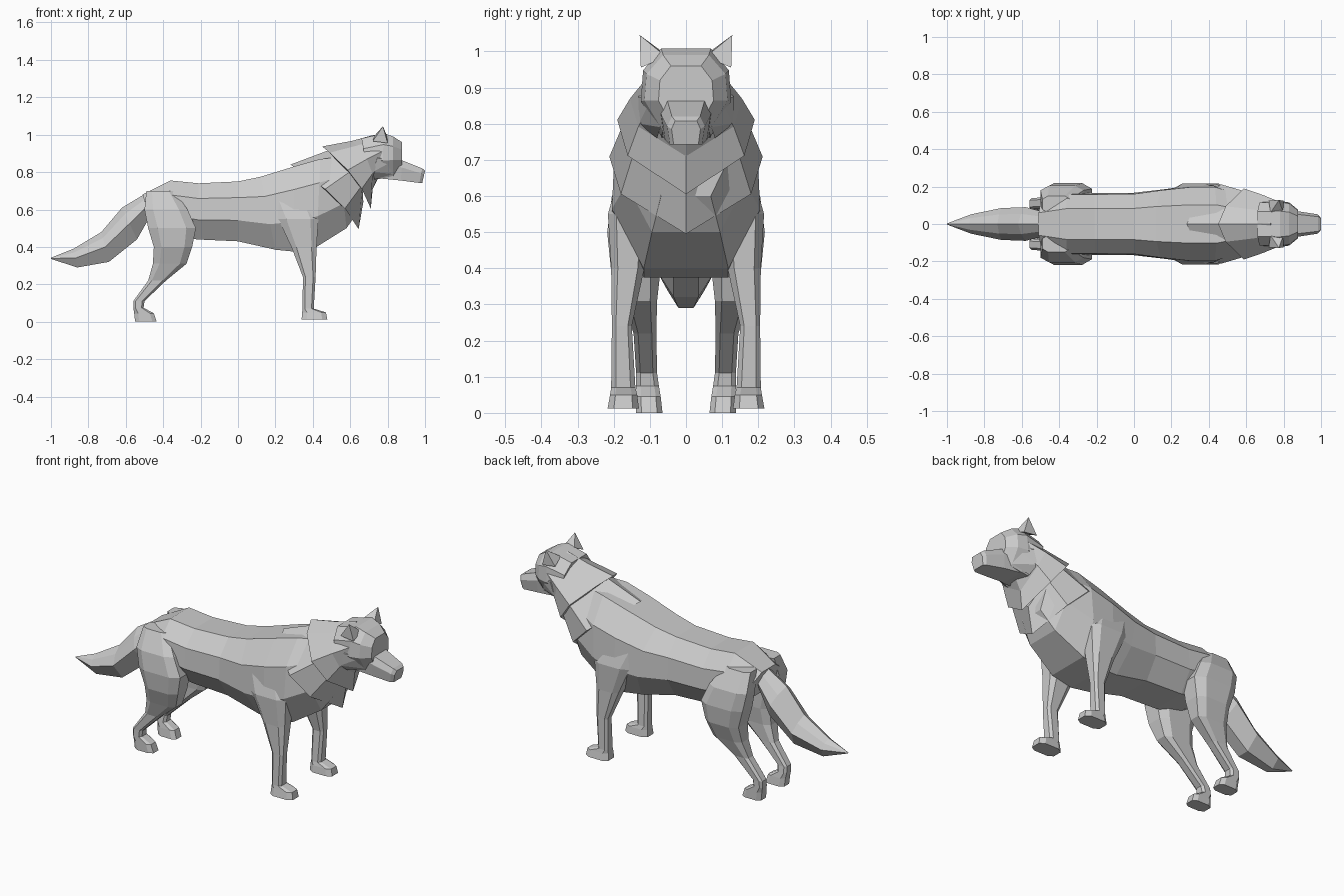
import bpy, bmesh


def finish(name, bm, mirror=False):
    if not mirror:
        bmesh.ops.remove_doubles(bm, verts=bm.verts, dist=0.0005)
    bmesh.ops.recalc_face_normals(bm, faces=bm.faces)
    me = bpy.data.meshes.new(name)
    bm.to_mesh(me)
    bm.free()
    ob = bpy.data.objects.new(name, me)
    bpy.context.collection.objects.link(ob)
    if mirror:
        m = ob.modifiers.new("Mirror", 'MIRROR')
        m.use_axis = (False, True, False)
        m.use_mirror_merge = False
    return ob


def skin(name, rings, mirror=False):
    """Bridge equal-length rings of points and cap both ends."""
    bm = bmesh.new()
    vs = [[bm.verts.new(p) for p in r] for r in rings]
    n = len(vs[0])
    for a, b in zip(vs, vs[1:]):
        for i in range(n):
            j = (i + 1) % n
            bm.faces.new((a[i], a[j], b[j], b[i]))
    bm.faces.new(vs[0])
    bm.faces.new(vs[-1])
    return finish(name, bm, mirror)


def trunk(name, sections, shape, bulge=0.0):
    """sections: top x, top z, bottom x, bottom z, half width.
    shape: (fraction from top to bottom, width factor) down one side."""
    rings = []
    for xt, zt, xb, zb, w in sections:
        side = [(xt + (xb - xt) * t + bulge * 4 * t * (1 - t),
                 w * f, zt + (zb - zt) * t) for t, f in shape]
        other = [(x, -y, z) for x, y, z in reversed(side) if y > 0]
        rings.append(side + other)
    return skin(name, rings)


def leg(name, sections):
    """sections: z, back x, front x, inner y, outer y."""
    rings = []
    for z, x0, x1, y0, y1 in sections:
        c, ym = 0.2 * (x1 - x0), (y0 + y1) / 2
        d = 0.3 * (y1 - y0)
        rings.append([(x0, ym - d, z), (x0 + c, y0, z), (x1 - c, y0, z), (x1, ym - d, z),
                      (x1, ym + d, z), (x1 - c, y1, z), (x0 + c, y1, z), (x0, ym + d, z)])
    return skin(name, rings, mirror=True)


def hull(name, points):
    bm = bmesh.new()
    for p in points:
        bm.verts.new(p)
    bmesh.ops.convex_hull(bm, input=bm.verts)
    return finish(name, bm, mirror=True)


# Body from rump to chest
trunk("body", [
    (-.51, .68, -.47, .54, .12), (-.36, .755, -.36, .47, .165),
    (-.21, .74, -.22, .44, .165), (0, .75, 0, .43, .167),
    (.12, .775, .20, .385, .187), (.30, .83, .30, .375, .205),
    (.44, .87, .42, .40, .205), (.54, .88, .58, .50, .165),
    (.66, .90, .65, .60, .12)],
    [(0, .5), (.27, .96), (.65, 1), (1, .57)])

# Two overlapping layers of mane
mane = [(0, 0), (.1, .5), (.38, 1), (.68, .85), (1, 0)]
trunk("lower_mane", [(.28, .84, .645, .495, .212), (.52, .93, .67, .64, .165)],
      mane, .05)
trunk("upper_mane", [(.45, .937, .71, .605, .19), (.61, .967, .72, .71, .155),
                     (.73, 1.0, .75, .77, .12)], mane, .04)

# Head and muzzle
trunk("head", [
    (.66, .98, .70, .76, .12), (.78, 1.008, .77, .765, .125),
    (.83, .99, .83, .78, .115), (.877, .96, .877, .80, .076)],
    [(0, .55), (.25, .95), (.6, 1), (1, .55)])
trunk("muzzle", [
    (.79, .89, .77, .765, .075), (.88, .862, .87, .755, .068),
    (.985, .82, .97, .742, .052), (1.0, .808, .985, .742, .04)],
    [(0, .75), (.35, 1), (1, .85)])

# Ears and cheek fur
hull("ears", [(.80, .055, .985), (.80, .125, .955), (.72, .125, .965),
              (.73, .06, .995), (.775, .128, 1.045)])
hull("cheek_fur", [(.83, .10, .86), (.74, .10, .91), (.73, .08, .76),
                   (.83, .07, .79), (.745, .132, .875), (.72, .13, .80)])

# Tail
trunk("tail", [
    (-.47, .70, -.46, .58, .06), (-.62, .61, -.54, .44, .09),
    (-.73, .48, -.69, .32, .085), (-.88, .39, -.86, .29, .052),
    (-1.0, .342, -1.0, .336, .003)],
    [(0, 0), (.2, .6), (.5, 1), (1, .4)])

# Legs with paws
leg("front_leg", [
    (.66, .17, .39, .10, .185), (.55, .215, .43, .10, .216),
    (.40, .285, .42, .115, .207), (.24, .347, .415, .15, .205),
    (.07, .345, .405, .14, .207), (.05, .343, .47, .135, .21),
    (.012, .34, .478, .13, .217)])
leg("hind_leg", [
    (.70, -.49, -.34, .06, .15), (.60, -.50, -.27, .08, .205),
    (.50, -.48, -.225, .07, .218), (.40, -.45, -.245, .07, .208),
    (.31, -.455, -.275, .08, .175), (.22, -.48, -.385, .082, .145),
    (.11, -.56, -.50, .08, .138), (.075, -.56, -.505, .075, .138),
    (.045, -.555, -.45, .07, .138), (0, -.55, -.435, .065, .138)])
